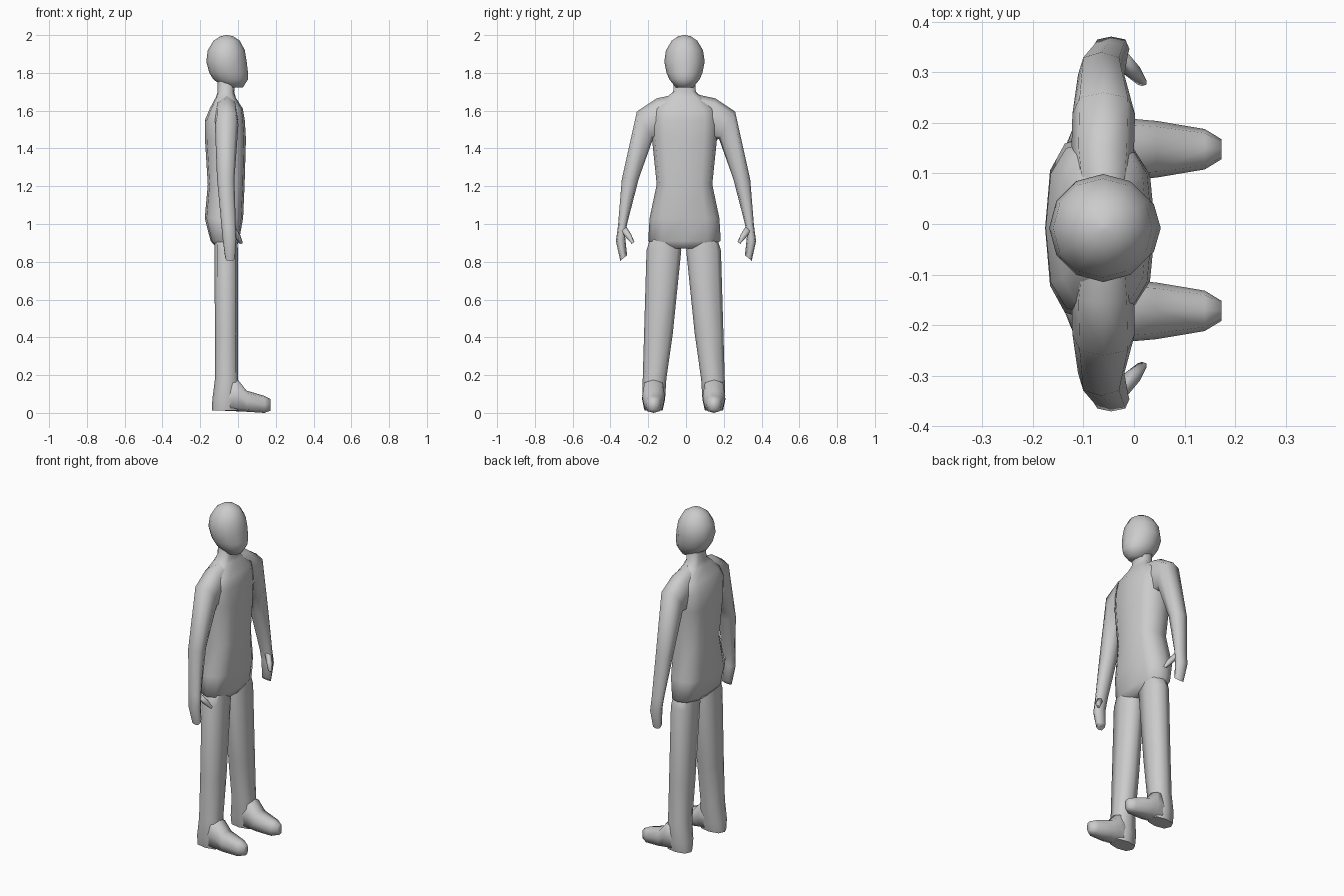
import bpy, bmesh, math
from mathutils import Vector

skin = bpy.data.materials.new("plain_grey")
skin.diffuse_color = (0.6, 0.6, 0.6, 1)


def loft(name, rings, n=8, p=0.75, side=1, shift=0.0):
    """Skin a tube through rings of (centre, half axis u, half axis v)."""
    bm = bmesh.new()
    loops = []
    for c, u, v in rings:
        loop = []
        for i in range(n):
            a = 2 * math.pi * i / n
            ca, sa = math.cos(a), math.sin(a)
            q = (Vector(c) + Vector(u) * math.copysign(abs(ca) ** p, ca)
                 + Vector(v) * math.copysign(abs(sa) ** p, sa))
            loop.append(bm.verts.new((q.x, q.y * side + shift, q.z)))
        loops.append(loop)
    for a, b in zip(loops, loops[1:]):
        for i in range(n):
            j = (i + 1) % n
            bm.faces.new((a[i], a[j], b[j], b[i]))
    bm.faces.new(loops[0])
    bm.faces.new(loops[-1])
    bmesh.ops.recalc_face_normals(bm, faces=bm.faces[:])
    me = bpy.data.meshes.new(name)
    bm.to_mesh(me)
    bm.free()
    me.materials.append(skin)
    ob = bpy.data.objects.new(name, me)
    bpy.context.collection.objects.link(ob)
    bpy.ops.object.select_all(action='DESELECT')
    ob.select_set(True)
    bpy.context.view_layer.objects.active = ob
    bpy.ops.object.shade_smooth_by_angle(angle=math.radians(75))
    return ob


def level(z, x0, x1, y0, y1):
    """Horizontal ring."""
    return (((x0 + x1) / 2, (y0 + y1) / 2, z), ((x1 - x0) / 2, 0, 0), (0, (y1 - y0) / 2, 0))


def slanted(inner, outer, x, hw):
    """Ring across a limb, from an inner to an outer (y, z) point."""
    (ya, za), (yb, zb) = inner, outer
    return ((x, (ya + yb) / 2, (za + zb) / 2), (0, (yb - ya) / 2, (zb - za) / 2), (hw, 0, 0))


def upright(x, z0, z1, y, hw):
    """Ring facing along x."""
    return ((x, y, (z0 + z1) / 2), (0, 0, (z1 - z0) / 2), (0, hw, 0))


# torso with neck: height, back, front, half width
torso = [(0.87, -0.11, -0.01, 0.11), (0.91, -0.145, 0.005, 0.192), (1.03, -0.176, 0.027, 0.185),
         (1.21, -0.16, 0.035, 0.147), (1.45, -0.175, 0.042, 0.172), (1.55, -0.175, 0.036, 0.175),
         (1.61, -0.15, 0.026, 0.16), (1.67, -0.118, -0.012, 0.095), (1.70, -0.108, -0.02, 0.06),
         (1.78, -0.108, -0.015, 0.055)]
loft("torso", [level(z, a, b, -w, w) for z, a, b, w in torso], 12, 0.7, 1, -0.008)

# head
head = [(1.722, -0.07, 0.025, 0.045), (1.765, -0.13, 0.053, 0.08), (1.80, -0.152, 0.053, 0.095),
        (1.86, -0.168, 0.046, 0.107), (1.92, -0.16, 0.036, 0.098), (1.97, -0.13, 0.01, 0.068),
        (1.993, -0.095, -0.025, 0.035), (2.0, -0.065, -0.055, 0.005)]
loft("head", [level(z, a, b, -w, w) for z, a, b, w in head], 12, 1.0, 1, -0.008)

for label, s in (("left", 1), ("right", -1)):
    # arm with hand
    loft(label + "_arm", [
        slanted((0.05, 1.47), (0.04, 1.69), -0.06, 0.05),
        slanted((0.13, 1.44), (0.155, 1.665), -0.062, 0.062),
        slanted((0.175, 1.45), (0.26, 1.595), -0.06, 0.062),
        slanted((0.25, 1.24), (0.34, 1.235), -0.065, 0.046),
        slanted((0.312, 1.0), (0.36, 0.99), -0.05, 0.038),
        slanted((0.322, 0.93), (0.371, 0.91), -0.045, 0.036),
        slanted((0.312, 0.835), (0.348, 0.805), -0.042, 0.026)], 8, 0.75, s)
    # thumb
    loft(label + "_thumb", [
        slanted((0.315, 0.985), (0.345, 0.96), -0.03, 0.02),
        slanted((0.29, 0.945), (0.315, 0.925), -0.003, 0.017),
        slanted((0.273, 0.905), (0.287, 0.895), 0.016, 0.01)], 6, 0.8, s)
    # leg
    loft(label + "_leg", [
        level(0.98, -0.12, -0.01, 0.03, 0.16),
        level(0.86, -0.125, 0.0, 0.013, 0.197),
        level(0.42, -0.122, 0.0, 0.058, 0.21),
        level(0.18, -0.122, 0.0, 0.092, 0.217),
        level(0.07, -0.136, 0.01, 0.099, 0.22),
        level(0.012, -0.138, 0.01, 0.112, 0.208)], 8, 0.75, s, -0.012)
    # foot
    loft(label + "_foot", [
        upright(-0.09, 0.012, 0.1, 0.16, 0.05),
        upright(-0.03, 0.01, 0.18, 0.16, 0.058),
        upright(0.0, 0.008, 0.175, 0.16, 0.06),
        upright(0.045, 0.006, 0.118, 0.16, 0.056),
        upright(0.14, 0.0, 0.09, 0.16, 0.04),
        upright(0.173, 0.012, 0.073, 0.16, 0.02)], 8, 0.65, s, -0.012)
